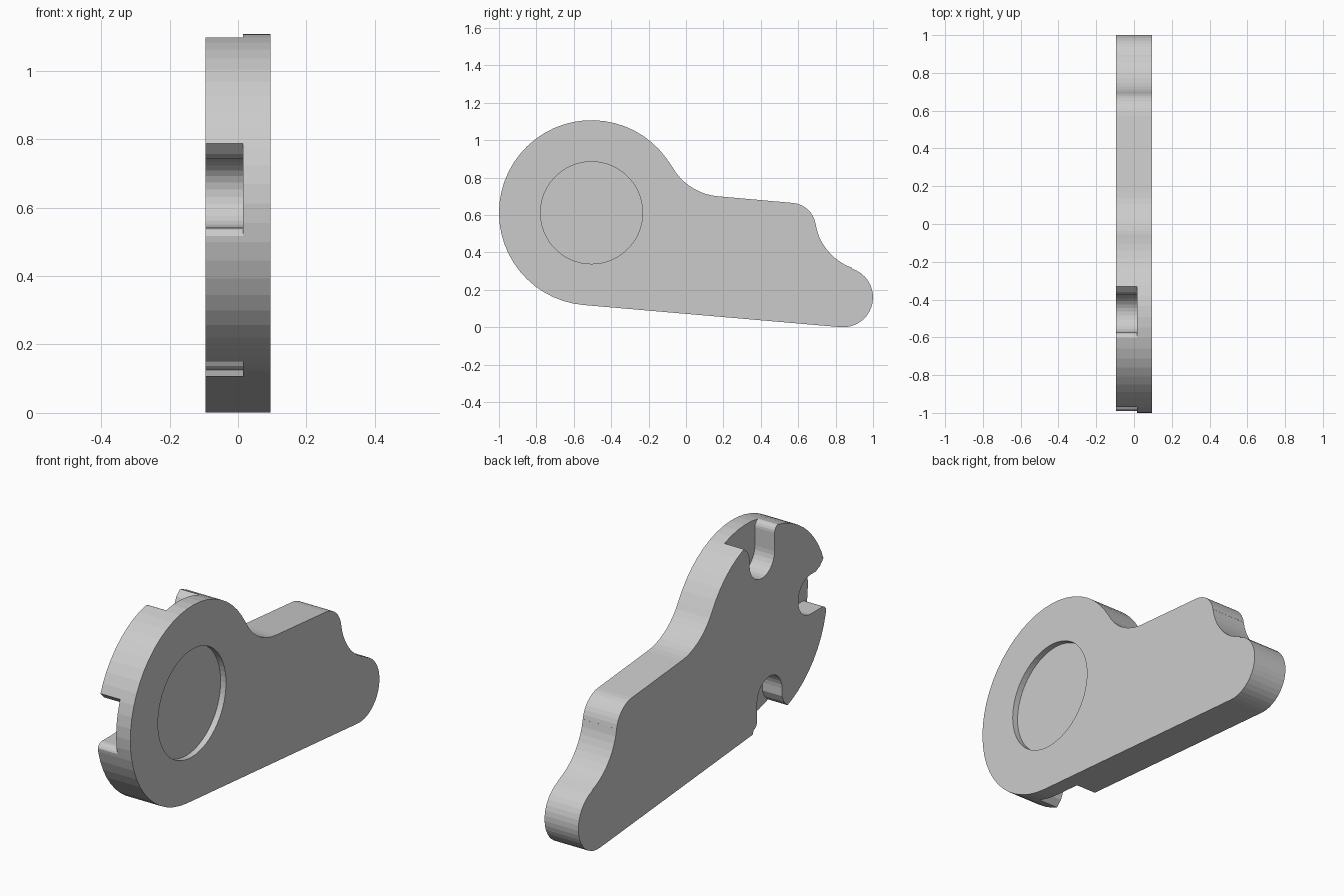
import bpy, bmesh
from math import radians, cos, sin

if "Cube" in bpy.data.objects:
    bpy.data.objects.remove(bpy.data.objects["Cube"])

HUB = (-0.505, 0.612)   # centre of the round end in (y, z)
HALF = 0.095            # half thickness
STEP = 0.015            # x where the notched layer meets the full layer


def arc(centre, r, a0, a1, step=6.5):
    n = max(2, round(abs(a1 - a0) / step))
    return [(centre[0] + r * cos(radians(a0 + (a1 - a0) * i / n)),
             centre[1] + r * sin(radians(a0 + (a1 - a0) * i / n))) for i in range(n + 1)]


def prism(name, profile, x0, x1):
    """Extrude a (y, z) profile from x0 to x1."""
    bm = bmesh.new()
    face = bm.faces.new([bm.verts.new((x0, y, z)) for y, z in profile])
    ext = bmesh.ops.extrude_face_region(bm, geom=[face])
    bmesh.ops.translate(bm, vec=(x1 - x0, 0, 0),
                        verts=[g for g in ext["geom"] if isinstance(g, bmesh.types.BMVert)])
    bmesh.ops.recalc_face_normals(bm, faces=bm.faces)
    mesh = bpy.data.meshes.new(name)
    bm.to_mesh(mesh)
    bm.free()
    obj = bpy.data.objects.new(name, mesh)
    bpy.context.collection.objects.link(obj)
    return obj


def cut(target, cutter):
    cutter.hide_render = True
    mod = target.modifiers.new("cut", "BOOLEAN")
    mod.operation, mod.solver, mod.object = "DIFFERENCE", "EXACT", cutter
    bpy.context.view_layer.objects.active = target
    bpy.ops.object.modifier_apply(modifier=mod.name)
    bpy.data.objects.remove(cutter)


# Plate outline: tip, concave sweep, shoulder, neck fillet, round end
outline = (arc((0.84, 0.16), 0.16, -94.9, 71, 9)
           + arc((0.989, 0.60), 0.30, 250, 189.3)
           + arc((0.56, 0.53), 0.135, 9.3, 85, 9)
           + arc((0.197, 1.009), 0.31, 265, 209.5)
           + arc(HUB, 0.495, 29.5, 265.1)[1:])
plate = prism("lever_plate", outline, -HALF, HALF)

# Shallow round recess on the +x face
cut(plate, prism("recess_cutter", arc(HUB, 0.273, 0, 354, 6), HALF - 0.03, HALF + 0.1))

# Three rim notches, relative to the hub: flared lip, round floor, rounded corner
notch = ([(-0.13, 0.60), (0.26, 0.60), (0.175, 0.463), (0.145, 0.435), (0.13, 0.40)]
         + arc((0.03, 0.36), 0.10, 0, -180, 12)
         + arc((-0.105, 0.452), 0.035, 0, 80, 20))
for k in range(3):
    c, s = cos(radians(90 * k)), sin(radians(90 * k))
    ring = [(HUB[0] + c * y - s * z, HUB[1] + s * y + c * z) for y, z in notch]
    cut(plate, prism("notch_cutter", ring, -HALF - 0.1, STEP))
